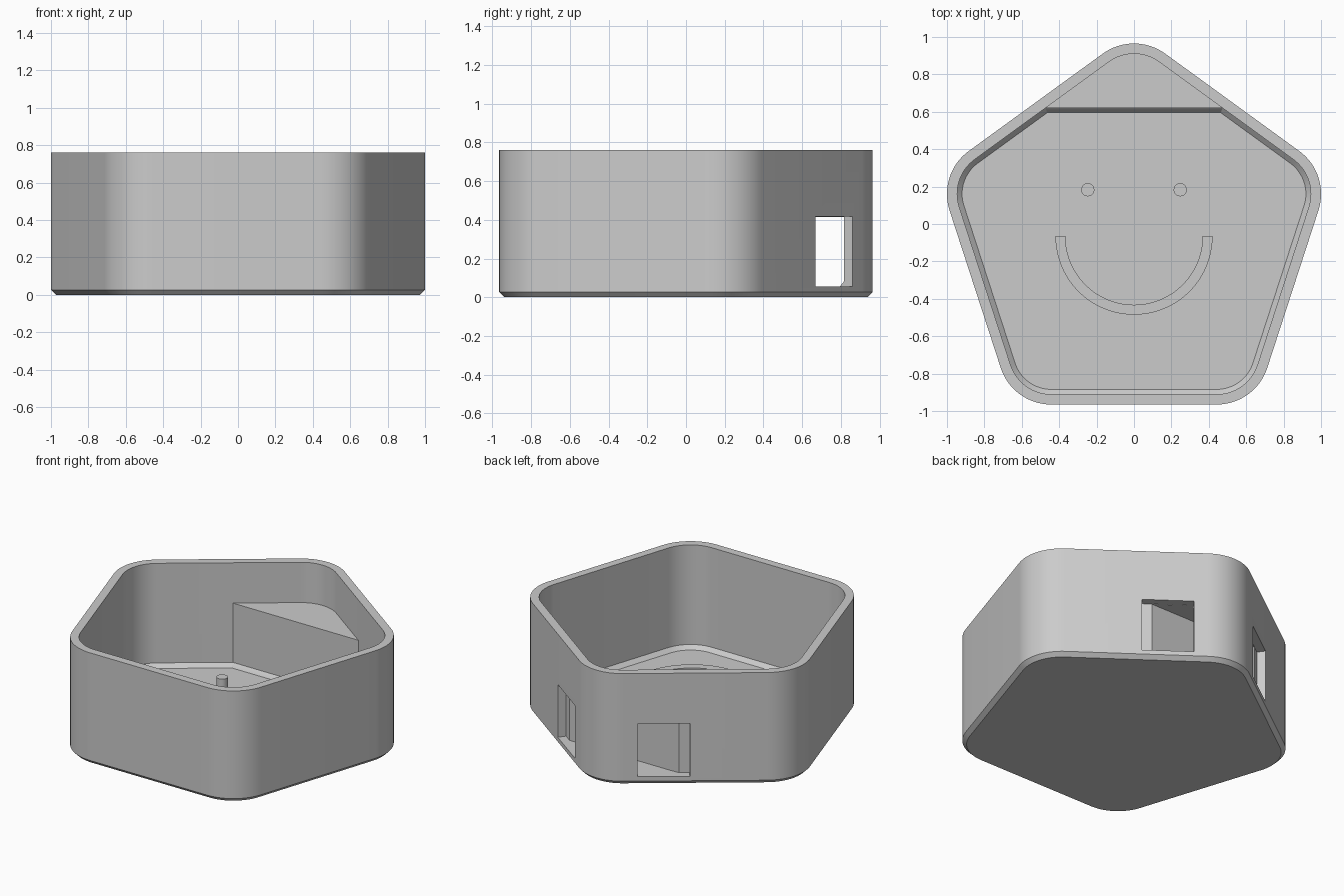
import bpy, bmesh
from math import sin, cos, pi, radians
from mathutils import Vector, Matrix

if "Cube" in bpy.data.objects:
    bpy.data.objects.remove(bpy.data.objects["Cube"])

CENTRE_Y, CORNER_DIST, CORNER_R = -0.072, 0.753, 0.284
HEIGHT, WALL, FLOOR, CHAMFER = 0.76, 0.055, 0.055, 0.026
SHELF_TOP, ROOM_TOP, FACE_TOP = 0.485, 0.415, 0.21

grey = bpy.data.materials.new("plain grey")
grey.use_nodes = True
colour = (0.6, 0.6, 0.6, 1)
grey.diffuse_color = colour
grey.node_tree.nodes["Principled BSDF"].inputs["Base Color"].default_value = colour


def make_object(name, bm):
    bmesh.ops.recalc_face_normals(bm, faces=bm.faces)
    mesh = bpy.data.meshes.new(name)
    bm.to_mesh(mesh)
    bm.free()
    obj = bpy.data.objects.new(name, mesh)
    bpy.context.collection.objects.link(obj)
    return obj


def rounded_pentagon(inset, steps=16):
    points = []
    for k in range(5):
        corner = pi / 2 + k * 2 * pi / 5
        for i in range(steps + 1):
            a = corner + (i / steps - 0.5) * 2 * pi / 5
            r = CORNER_R - inset
            points.append((CORNER_DIST * cos(corner) + r * cos(a),
                           CENTRE_Y + CORNER_DIST * sin(corner) + r * sin(a)))
    return points


def loft(name, rings):
    """Join rounded pentagons given as (inset, height) and cap both ends."""
    bm = bmesh.new()
    loops = [[bm.verts.new((x, y, z)) for x, y in rounded_pentagon(inset)]
             for inset, z in rings]
    for low, high in zip(loops, loops[1:]):
        for i in range(len(low)):
            j = (i + 1) % len(low)
            bm.faces.new((low[i], low[j], high[j], high[i]))
    bm.faces.new(loops[0])
    bm.faces.new(loops[-1])
    return make_object(name, bm)


def prism(name, points, direction):
    """Extrude a flat outline of 3D points along a direction."""
    bm = bmesh.new()
    face = bm.faces.new([bm.verts.new(p) for p in points])
    moved = bmesh.ops.extrude_face_region(bm, geom=[face], use_keep_orig=True)
    verts = [g for g in moved["geom"] if isinstance(g, bmesh.types.BMVert)]
    bmesh.ops.translate(bm, verts=verts, vec=Vector(direction))
    return make_object(name, bm)


def boolean(target, cutter, operation):
    mod = target.modifiers.new("cut", 'BOOLEAN')
    mod.operation, mod.solver, mod.object = operation, 'EXACT', cutter
    bpy.context.view_layer.objects.active = target
    bpy.ops.object.modifier_apply(modifier=mod.name)
    bpy.data.objects.remove(cutter)


# Open tray with chamfered base and chamfered inner floor edge
tray = loft("tray", [(CHAMFER, 0), (0, CHAMFER), (0, HEIGHT), (WALL, HEIGHT),
                     (WALL, FLOOR + CHAMFER), (WALL + CHAMFER, FLOOR)])

# Openings through the two back walls, square to each wall
apothem = CORNER_DIST * cos(pi / 5) + CORNER_R
for side in (1, -1):
    turn = Matrix.Rotation(radians(-36 * side), 4, 'Z')
    bm = bmesh.new()
    bmesh.ops.create_cube(bm, size=1)
    bmesh.ops.scale(bm, verts=bm.verts, vec=(0.323, 0.14, ROOM_TOP - FLOOR))
    bmesh.ops.translate(bm, verts=bm.verts,
                        vec=(-0.195 * side, apothem - 0.02, (ROOM_TOP + FLOOR) / 2 + 0.001))
    bmesh.ops.transform(bm, matrix=Matrix.Translation((0, CENTRE_Y, 0)) @ turn, verts=bm.verts)
    boolean(tray, make_object("opening_cutter", bm), 'DIFFERENCE')

# Back compartment: front panel with chamfered foot, and roof
section = [(0.59, FLOOR - 0.01), (0.595, FLOOR), (0.62, FLOOR + CHAMFER), (0.62, SHELF_TOP),
           (1, SHELF_TOP), (1, ROOM_TOP), (0.665, ROOM_TOP), (0.665, FLOOR - 0.01)]
shelf = prism("back_compartment", [(-0.9, y, z) for y, z in section], (1.8, 0, 0))
boolean(shelf, loft("shelf_trim", [(WALL - 0.001, 0.01), (WALL - 0.001, 0.6)]), 'INTERSECT')

# Raised eyes
eyes = []
for name, side in (("left_eye", 1), ("right_eye", -1)):
    ring = [(side * 0.247 + 0.035 * cos(i * pi / 16), 0.183 + 0.035 * sin(i * pi / 16),
             FLOOR - 0.01) for i in range(32)]
    eyes.append(prism(name, ring, (0, 0, FACE_TOP - FLOOR + 0.01)))

# Raised half-ring mouth
arc = [pi + i * pi / 40 for i in range(41)]
outline = [(r * cos(a), -0.065 + r * sin(a), FLOOR - 0.01)
           for r, angles in ((0.42, arc), (0.367, arc[::-1])) for a in angles]
mouth = prism("mouth", outline, (0, 0, FACE_TOP - FLOOR + 0.01))

# Shared colour and shading
bpy.ops.object.select_all(action='DESELECT')
for obj in (tray, shelf, mouth, *eyes):
    obj.data.materials.clear()
    obj.data.materials.append(grey)
    obj.select_set(True)
bpy.context.view_layer.objects.active = tray
bpy.ops.object.shade_smooth_by_angle(angle=radians(30))
